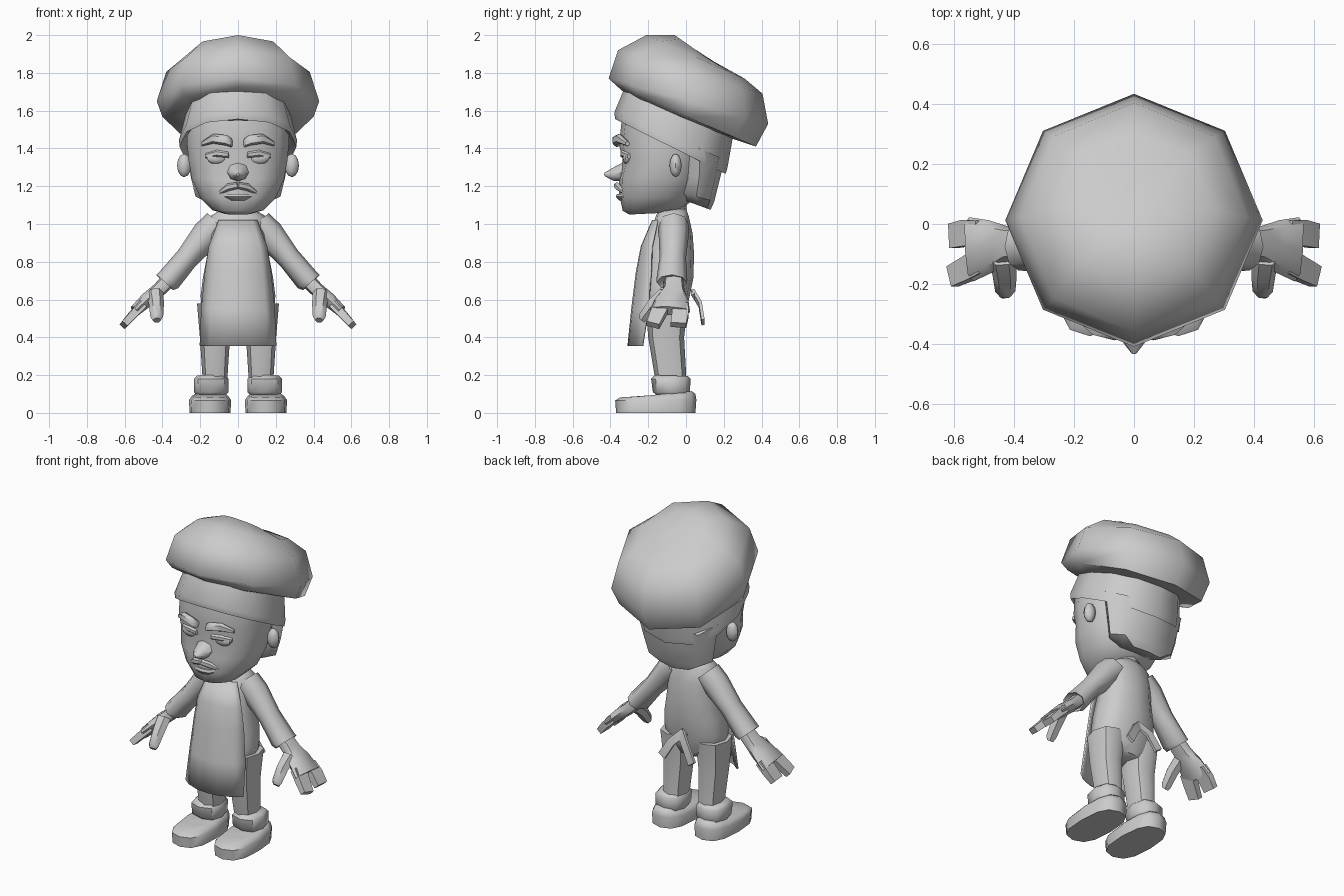
import bpy, bmesh, math
from mathutils import Vector

grey = bpy.data.materials.new("soft_grey")
grey.diffuse_color = (0.6, 0.6, 0.6, 1)


def finish(name, bm, angle=50):
    bmesh.ops.recalc_face_normals(bm, faces=bm.faces)
    me = bpy.data.meshes.new(name)
    bm.to_mesh(me)
    bm.free()
    me.materials.append(grey)
    ob = bpy.data.objects.new(name, me)
    bpy.context.collection.objects.link(ob)
    bpy.ops.object.select_all(action='DESELECT')
    ob.select_set(True)
    bpy.context.view_layer.objects.active = ob
    bpy.ops.object.shade_smooth_by_angle(angle=math.radians(angle))
    return ob


def skin(name, rings, angle=50):
    """Bridge rings of points and cap both ends."""
    bm = bmesh.new()
    vs = [[bm.verts.new(p) for p in r] for r in rings]
    n = len(vs[0])
    for a, b in zip(vs, vs[1:]):
        for i in range(n):
            j = (i + 1) % n
            bm.faces.new((a[i], a[j], b[j], b[i]))
    bm.faces.new(vs[0])
    bm.faces.new(vs[-1])
    return finish(name, bm, angle)


def oval(c, u, v, n, p=1.0, off=0.0):
    """Ring around c with half axes u and v; p below 1 squares it off."""
    pts = []
    for i in range(n):
        t = 2 * math.pi * (i + off) / n
        a, b = math.cos(t), math.sin(t)
        a, b = (math.copysign(abs(k) ** p, k) if abs(k) > 1e-6 else 0 for k in (a, b))
        pts.append(c + u * a + v * b)
    return pts


def stack(name, rows, n=10, p=1.0, cx=0.0, angle=50):
    """Rows: front y, front z, back y, back z, half width."""
    rings = []
    for fy, fz, by, bz, rx in rows:
        f, b = Vector((cx, fy, fz)), Vector((cx, by, bz))
        rings.append(oval((f + b) / 2, (f - b) / 2, Vector((rx, 0, 0)), n, p))
    return skin(name, rings, angle)


def tube(name, rows, wide, s=1, n=8, p=1.0, off=0.0, angle=50):
    """Rows: x, y, z, half width along 'wide', half thickness. s mirrors x."""
    first, last = Vector(rows[0][:3]), Vector(rows[-1][:3])
    d = (last - first).normalized()
    u = Vector(wide)
    u = (u - d * u.dot(d)).normalized()
    v = d.cross(u)
    rings = []
    for x, y, z, ru, rv in rows:
        r = oval(Vector((x, y, z)), u * ru, v * rv, n, p, off)
        rings.append([Vector((q.x * s, q.y, q.z)) for q in r])
    return skin(name, rings, angle)


def ball(name, c, r, seg=10):
    bm = bmesh.new()
    bmesh.ops.create_uvsphere(bm, u_segments=seg, v_segments=6, radius=1)
    for w in bm.verts:
        w.co = Vector(c) + Vector(w.co[i] * r[i] for i in range(3))
    return finish(name, bm)


# Puffed hat with eight sides, and its tilted band
stack("hat_puff", [(-.32, 1.69, .25, 1.45, .27), (-.36, 1.725, .37, 1.41, .40),
                   (-.41, 1.77, .435, 1.53, .43), (-.36, 1.92, .405, 1.69, .38),
                   (-.21, 2.0, .31, 1.77, .265), (-.06, 2.0, .14, 1.86, .11)], 8, angle=70)
stack("hat_band", [(-.35, 1.57, .19, 1.29, .28), (-.375, 1.555, .21, 1.265, .31),
                   (-.38, 1.59, .22, 1.30, .312), (-.33, 1.71, .25, 1.47, .275)], 12, .9)

# Head, back hair and neck
stack("head", [(-.30, 1.05, -.10, 1.06, .07), (-.335, 1.07, -.02, 1.08, .14),
               (-.35, 1.14, .05, 1.14, .205), (-.355, 1.24, .09, 1.24, .25),
               (-.335, 1.34, .11, 1.34, .268), (-.355, 1.42, .13, 1.42, .275),
               (-.34, 1.55, .13, 1.45, .275)], 14, .87, angle=70)
stack("back_hair", [(-.02, 1.13, .13, 1.075, .13), (-.04, 1.17, .15, 1.12, .225),
                    (-.04, 1.26, .18, 1.24, .25), (-.06, 1.46, .205, 1.34, .275)], 8, .8)
stack("neck", [(-.15, 1.0, .01, 1.0, .085), (-.14, 1.12, .0, 1.12, .07)], 8)

# Nose, moustache and lips
tube("nose", [(0, -.33, 1.275, .06, .05), (0, -.385, 1.262, .045, .035),
              (0, -.433, 1.262, .008, .008)], (1, 0, 0), n=8)
stack("lower_lip", [(-.355, 1.125, -.28, 1.125, .05), (-.372, 1.145, -.28, 1.145, .075),
                    (-.365, 1.16, -.28, 1.16, .08)], 10)
stack("teeth", [(-.355, 1.155, -.29, 1.155, .07), (-.355, 1.185, -.29, 1.185, .07)], 10)

# Torso
stack("torso", [(-.20, .47, -.02, .47, .12), (-.225, .53, .0, .53, .19),
                (-.23, .62, .02, .62, .198), (-.235, .72, .04, .72, .185),
                (-.22, .85, .042, .85, .16), (-.19, .95, .035, .95, .155),
                (-.16, 1.04, .015, 1.04, .15), (-.145, 1.08, .0, 1.08, .08)], 12, .85, angle=70)

# Apron front: curved sheet that hangs clear of the legs
bm = bmesh.new()
rows = []
for z, front, edge, w in [(1.02, -.175, -.15, .10), (.88, -.235, -.18, .152),
                          (.75, -.26, -.185, .172), (.55, -.285, -.2, .192), (.355, -.305, -.23, .2)]:
    rows.append([bm.verts.new((w * k, edge + (front - edge) * (1 - abs(k) ** 2.5), z))
                 for k in (-1, -.75, -.35, 0, .35, .75, 1)])
for a, b in zip(rows, rows[1:]):
    for i in range(6):
        bm.faces.new((a[i], a[i + 1], b[i + 1], b[i]))
apron = finish("apron", bm)
mod = apron.modifiers.new("thickness", 'SOLIDIFY')
mod.thickness, mod.offset = .01, 0

for side, s in (("right", 1), ("left", -1)):
    # Face details and ears
    tube(side + "_eyebrow", [(.035, -.365, 1.43, .024, .02), (.06, -.37, 1.443, .028, .022),
                             (.13, -.352, 1.452, .026, .022), (.19, -.31, 1.425, .012, .012)],
         (0, 0, 1), s, 6, .8)
    ball(side + "_eye", (s * .112, -.312, 1.35), (.056, .024, .034))
    tube(side + "_eyelid", [(.05, -.338, 1.366, .016, .012), (.112, -.336, 1.374, .018, .014),
                            (.17, -.3, 1.36, .014, .012)], (0, 0, 1), s, 6)
    tube(side + "_moustache", [(0, -.368, 1.205, .018, .016), (.05, -.358, 1.195, .02, .016),
                               (.1, -.325, 1.165, .008, .01)], (0, 0, 1), s, 6)
    ball(side + "_ear", (s * .285, -.055, 1.31), (.038, .032, .062), 8)

    # Sleeve with an open-looking cuff edge
    tube(side + "_sleeve", [(.10, -.065, 1.0, .08, .085), (.165, -.065, .945, .08, .08),
                            (.27, -.07, .82, .07, .062), (.365, -.075, .705, .082, .066),
                            (.388, -.075, .69, .08, .06), (.375, -.075, .70, .06, .045)],
         (0, 1, 0), s, 8, angle=60)

    # Hand: palm, two finger groups split by a notch, and thumb
    tube(side + "_palm", [(.37, -.065, .70, .052, .04), (.42, -.065, .65, .058, .038),
                          (.48, -.075, .60, .088, .038), (.545, -.085, .54, .108, .03)],
         (0, 1, 0), s, 8, .75)
    tube(side + "_outer_fingers", [(.51, -.03, .57, .058, .034), (.56, -.03, .52, .062, .03),
                                   (.606, -.04, .465, .058, .026)], (0, 1, 0), s, 4, 1, .5)
    tube(side + "_front_fingers", [(.51, -.125, .57, .06, .034), (.555, -.15, .52, .056, .03),
                                   (.606, -.175, .465, .05, .026)], (0, 1, 0), s, 4, 1, .5)
    tube(side + "_thumb", [(.44, -.11, .635, .045, .04), (.432, -.175, .575, .04, .036),
                           (.43, -.225, .51, .034, .03), (.43, -.235, .49, .022, .02)],
         (1, 0, 0), s, 6)

    # Trouser leg, ankle cuff and shoe
    stack(side + "_leg", [(-.16, .16, .0, .16, .065), (-.17, .22, .0, .22, .068),
                          (-.2, .4, -.01, .4, .08), (-.215, .58, .01, .58, .095)],
          8, .85, s * .122)
    stack(side + "_trouser_cuff", [(-.15, .09, .01, .09, .075), (-.175, .11, .02, .11, .092),
                                   (-.185, .18, .025, .18, .092), (-.165, .2, .01, .195, .075)],
          8, .75, s * .142)
    stack(side + "_shoe", [(-.37, 0, .05, 0, .108), (-.375, .065, .055, .07, .112),
                           (-.35, .082, .05, .1, .095), (-.24, .088, .03, .115, .07)],
          12, .75, s * .148)

    # Apron tie hanging at the back
    tube(side + "_apron_tie", [(-.015, .035, .64, .034, .012), (.05, .075, .575, .034, .012),
                               (.105, .09, .48, .036, .012)], (.8, 0, .6), s, 4, 1, .5)
